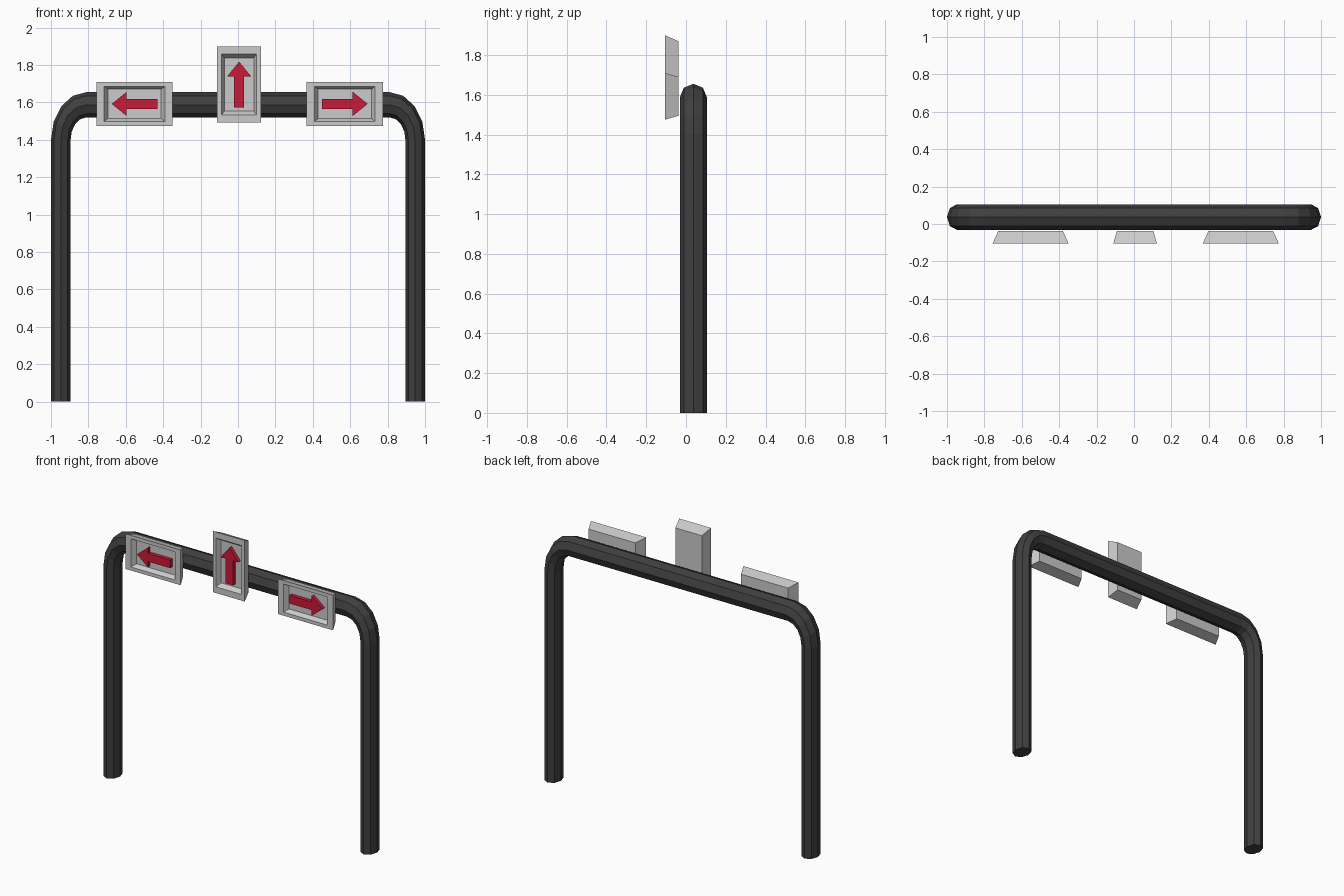
import bpy, bmesh, math
from mathutils import Matrix, Vector

if "Cube" in bpy.data.objects:
    bpy.data.objects.remove(bpy.data.objects["Cube"])


def material(name, color):
    m = bpy.data.materials.new(name)
    m.diffuse_color = color
    m.use_nodes = True
    m.node_tree.nodes["Principled BSDF"].inputs["Base Color"].default_value = m.diffuse_color
    return m


RED = material("red", (0.6, 0.01, 0.04, 1))
DARK = material("dark_grey", (0.05, 0.05, 0.05, 1))


def loft(name, rings, mat=None, matrix=Matrix()):
    """Skin a list of matching closed rings and cap both ends."""
    bm = bmesh.new()
    vs = [[bm.verts.new(matrix @ Vector(p)) for p in r] for r in rings]
    n = len(rings[0])
    for a, b in zip(vs, vs[1:]):
        for i in range(n):
            j = (i + 1) % n
            bm.faces.new((a[i], a[j], b[j], b[i]))
    bm.faces.new(vs[0][::-1])
    bm.faces.new(vs[-1])
    bmesh.ops.recalc_face_normals(bm, faces=bm.faces)
    me = bpy.data.meshes.new(name)
    bm.to_mesh(me)
    bm.free()
    ob = bpy.data.objects.new(name, me)
    bpy.context.collection.objects.link(ob)
    if mat:
        me.materials.append(mat)
    return ob


# Bent tube frame: octagonal section, slightly narrower along the legs
def section(theta, foot=False):
    ring = []
    for i in range(8):
        a = i * math.pi / 4
        rx = 0.1375 + 0.0525 * math.cos(a)
        rz = 0.1875 + 0.0675 * math.cos(a)
        z = 0 if foot else 1.40 + rz * math.sin(theta)
        ring.append((-0.81 - rx * math.cos(theta), 0.037 + 0.068 * math.sin(a), z))
    return ring


left = [section(0, True)] + [section(k * math.pi / 8) for k in range(5)]
right = [[(-x, y, z) for x, y, z in r] for r in reversed(left)]
loft("tube_frame", left + right, DARK)


# Sign boxes with a recessed front, and a raised arrow in each
def rect(w, h, y):
    return [(sx * w / 2, y, sz * h / 2) for sx, sz in ((-1, -1), (1, -1), (1, 1), (-1, 1))]


BOX = [rect(0.345, 0.195, -0.037), rect(0.407, 0.234, -0.105),
       rect(0.325, 0.187, -0.105), rect(0.285, 0.157, -0.075)]
ARROW = [(0.122, 0), (0.042, 0.065), (0.042, 0.027), (-0.122, 0.027),
         (-0.122, -0.027), (0.042, -0.027), (0.042, -0.065)]

for side, x, z, turn in (("left", -0.553, 1.592, 180),
                         ("centre", 0.006, 1.696, -90),
                         ("right", 0.571, 1.592, 0)):
    m = Matrix.Translation((x, 0, z)) @ Matrix.Rotation(math.radians(turn), 4, 'Y')
    loft(side + "_sign_box", BOX, None, m)
    loft(side + "_arrow", [[(u, y, v) for u, v in ARROW] for y in (-0.074, -0.1)], RED, m)
